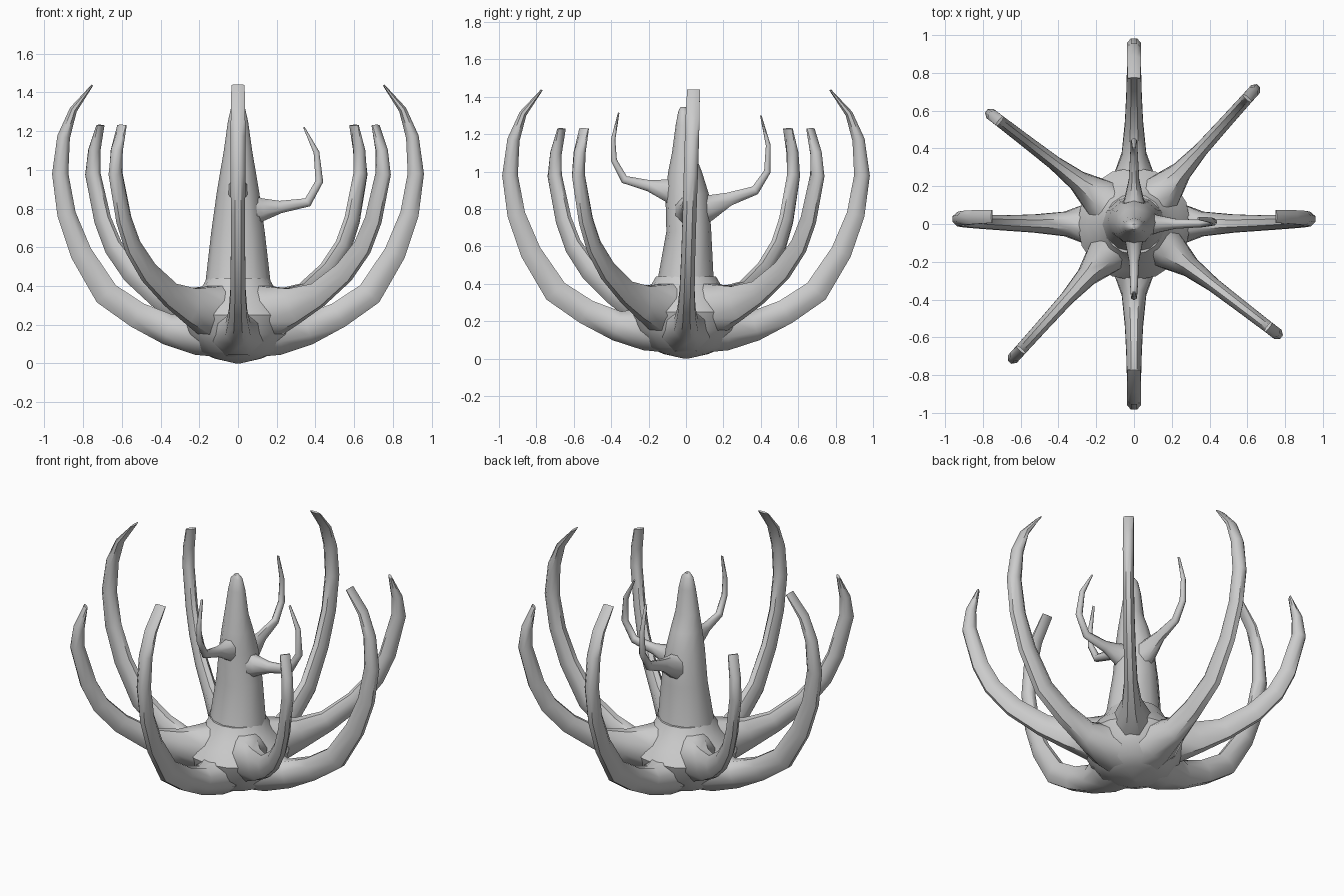
import bpy, bmesh, math
from mathutils import Vector


def finish(bm, name, angle=50):
    bmesh.ops.recalc_face_normals(bm, faces=bm.faces)
    me = bpy.data.meshes.new(name)
    bm.to_mesh(me)
    bm.free()
    ob = bpy.data.objects.new(name, me)
    bpy.context.collection.objects.link(ob)
    bpy.ops.object.select_all(action='DESELECT')
    ob.select_set(True)
    bpy.context.view_layer.objects.active = ob
    bpy.ops.object.shade_smooth_by_angle(angle=math.radians(angle))
    return ob


def loft(rings, name):
    bm = bmesh.new()
    vs = [[bm.verts.new(p) for p in r] for r in rings]
    n = len(vs[0])
    for a, b in zip(vs, vs[1:]):
        for i in range(n):
            j = (i + 1) % n
            bm.faces.new((a[i], a[j], b[j], b[i]))
    bm.faces.new(vs[0])
    bm.faces.new(vs[-1])
    return finish(bm, name)


def tentacle(name, angle, path, drift=0.0, scale=1.0, sides=8):
    """path rows: radius, height, half thickness in the radial plane, half width"""
    t = math.radians(angle)
    out = Vector((math.cos(t), math.sin(t), 0))
    side = Vector((-math.sin(t), math.cos(t), 0))
    up = Vector((0, 0, 1))
    k = 1 / math.cos(math.pi / sides)
    zmin, zmax = path[0][1], path[-1][1]
    rings = []
    for i, (r, z, a, w) in enumerate(path):
        p, q = path[max(i - 1, 0)], path[min(i + 1, len(path) - 1)]
        tan = Vector((q[0] - p[0], q[1] - p[1])).normalized()
        nrm = out * -tan.y + up * tan.x
        f = max(0, (z - zmin) / (zmax - zmin))
        c = out * r * scale + up * z + side * drift * f
        ring = []
        for s in range(sides):
            h = 2 * math.pi * (s + 0.5) / sides
            ring.append(c + side * (w * k * math.cos(h)) + nrm * (a * k * math.sin(h)))
        rings.append(ring)
    return loft(rings, name)


# four long arms on the axes
long_arm = [(0.08, 0.17, 0.14, 0.17), (0.22, 0.16, 0.115, 0.12), (0.36, 0.175, 0.08, 0.065),
            (0.52, 0.25, 0.068, 0.048), (0.68, 0.36, 0.066, 0.04), (0.81, 0.57, 0.056, 0.037),
            (0.885, 0.77, 0.048, 0.037), (0.918, 0.98, 0.042, 0.038), (0.9, 1.17, 0.033, 0.038),
            (0.85, 1.31, 0.02, 0.037), (0.752, 1.437, 0.005, 0.034)]
for name, ang, drift, sc in (("right_arm", 0, 0.04, 1), ("back_arm", 90, 0, 1.025),
                             ("left_arm", 180, -0.04, 1), ("front_arm", 270, 0, 1.025)):
    tentacle(name, ang, long_arm, drift, sc)

# four shorter arms on the diagonals, attached higher
short_arm = [(0.08, 0.27, 0.14, 0.15), (0.24, 0.27, 0.125, 0.1), (0.37, 0.3, 0.09, 0.055),
             (0.52, 0.355, 0.064, 0.038), (0.69, 0.47, 0.056, 0.034), (0.81, 0.6, 0.05, 0.032),
             (0.88, 0.74, 0.046, 0.031), (0.945, 0.98, 0.04, 0.031), (0.935, 1.1, 0.03, 0.031),
             (0.895, 1.23, 0.008, 0.03)]
for name, ang in (("back_right_arm", 48), ("back_left_arm", 142.5),
                  ("front_left_arm", 228), ("front_right_arm", 322.5)):
    tentacle(name, ang, short_arm)


def lathe(name, rows, sides):
    """rows: height, x radius, y min, y max"""
    rings = []
    for z, rx, y0, y1 in rows:
        rings.append([Vector((rx * math.cos(h), (y0 + y1) / 2 + (y1 - y0) / 2 * math.sin(h), z))
                      for h in (2 * math.pi * i / sides for i in range(sides))])
    return loft(rings, name)


# bowl-shaped hub joining the arms
lathe("hub", [(z, r, -r, r) for r, z in ((0.01, 0.0), (0.12, 0.025), (0.2, 0.06), (0.27, 0.15),
      (0.3, 0.25), (0.25, 0.32), (0.2, 0.37), (0.16, 0.44))], 16)

# leaning central column
lathe("column", [(0.3, 0.19, -0.18, 0.18), (0.42, 0.168, -0.152, 0.148), (0.68, 0.138, -0.105, 0.135),
      (0.88, 0.11, -0.11, 0.122), (1.0, 0.09, -0.095, 0.085), (1.1, 0.073, -0.075, 0.045),
      (1.25, 0.052, -0.055, 0.03), (1.32, 0.036, -0.042, 0.015), (1.345, 0.012, -0.03, 0.0)], 12)

# three thin branches on the column
tentacle("right_branch", 0, [(0.06, 0.79, 0.09, 0.07), (0.13, 0.795, 0.058, 0.045), (0.22, 0.808, 0.032, 0.026),
         (0.36, 0.832, 0.024, 0.02), (0.42, 0.94, 0.02, 0.018), (0.405, 1.09, 0.015, 0.014),
         (0.34, 1.22, 0.004, 0.008)], 0.03)
tentacle("back_branch", 90, [(0.05, 0.79, 0.1, 0.08), (0.13, 0.81, 0.066, 0.05), (0.23, 0.853, 0.036, 0.028),
         (0.37, 0.9, 0.025, 0.02), (0.435, 1.0, 0.018, 0.018), (0.44, 1.14, 0.013, 0.014),
         (0.4, 1.3, 0.004, 0.008)])
tentacle("front_branch", 270, [(0.04, 0.89, 0.1, 0.07), (0.1, 0.9, 0.06, 0.045), (0.2, 0.925, 0.03, 0.026),
         (0.33, 0.958, 0.022, 0.02), (0.385, 1.06, 0.016, 0.016), (0.39, 1.17, 0.012, 0.013),
         (0.36, 1.315, 0.004, 0.007)])
